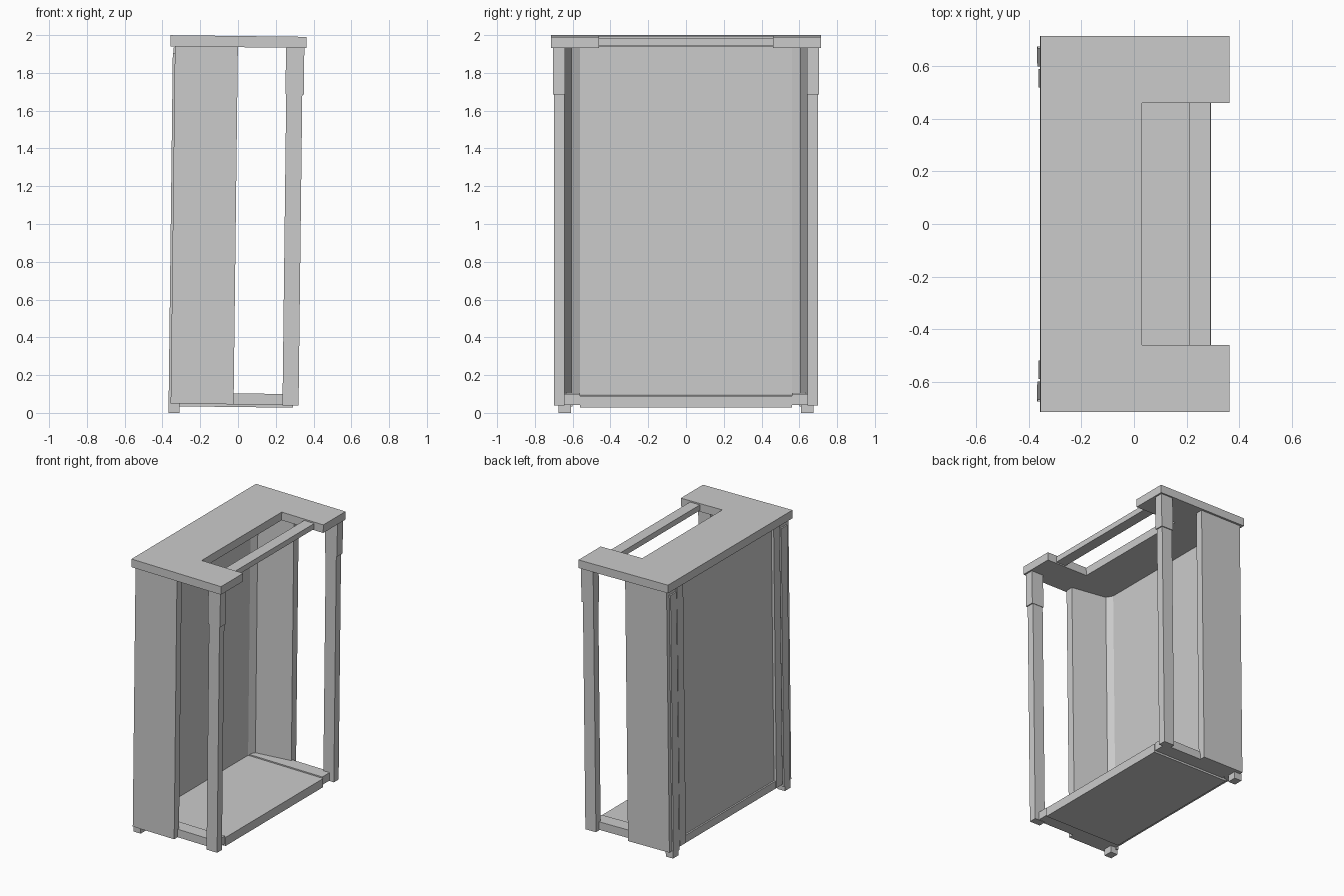
import bpy, bmesh
from mathutils import Matrix

cube = bpy.data.objects.get("Cube")
if cube:
    bpy.data.objects.remove(cube, do_unlink=True)

grey = bpy.data.materials.new("plain_grey")
grey.use_nodes = True
COLOUR = (0.6, 0.6, 0.6, 1)
grey.diffuse_color = COLOUR
grey.node_tree.nodes["Principled BSDF"].inputs["Base Color"].default_value = COLOUR

# The whole cabinet leans very slightly towards its open side
LEAN = Matrix.Rotation(0.012, 4, 'Y')


def prism(name, outline, z0, z1):
    """Extrude an x, y outline from z0 to z1."""
    bm = bmesh.new()
    base = bm.faces.new([bm.verts.new((x, y, z0)) for x, y in outline])
    top = bmesh.ops.extrude_face_region(bm, geom=[base])["geom"]
    verts = [v for v in top if isinstance(v, bmesh.types.BMVert)]
    bmesh.ops.translate(bm, verts=verts, vec=(0, 0, z1 - z0))
    bmesh.ops.recalc_face_normals(bm, faces=bm.faces)
    bm.transform(LEAN)
    mesh = bpy.data.meshes.new(name)
    bm.to_mesh(mesh)
    bm.free()
    mesh.materials.append(grey)
    obj = bpy.data.objects.new(name, mesh)
    bpy.context.collection.objects.link(obj)
    return obj


def box(name, x0, x1, y0, y1, z0, z1):
    return prism(name, [(x0, y0), (x1, y0), (x1, y1), (x0, y1)], z0, z1)


def mirrored(half):
    """Complete an outline across y = 0."""
    return half + [(x, -y) for x, y in reversed(half)]


# Back and side walls as one U-shaped shell with chamfered inner corners
shell = [(-0.345, -0.52), (-0.357, -0.52), (-0.357, -0.70), (-0.024, -0.70),
         (-0.024, -0.645), (-0.285, -0.605), (-0.312, -0.56)]
prism("wall_shell", mirrored(shell), 0.045, 1.94)

# Top board with two arms reaching over the posts
top_half = [(-0.38, -0.715), (0.34, -0.715), (0.34, -0.46), (0.006, -0.46)]
prism("top_board", mirrored(top_half), 1.936, 1.995)
box("top_front_rail", 0.187, 0.267, -0.50, 0.50, 1.945, 1.985)

# Floor and the lip behind it
box("floor_board", -0.33, 0.292, -0.56, 0.56, 0.031, 0.094)
box("back_bottom_lip", -0.357, -0.33, -0.52, 0.52, 0.045, 0.10)

# Parts repeated at both ends
for side, s in (("right", -1), ("left", 1)):
    def pair(name, x0, x1, y0, y1, z0, z1):
        box(side + "_" + name, x0, x1, *sorted((s * y0, s * y1)), z0, z1)

    pair("front_post", 0.235, 0.320, 0.643, 0.698, 0.042, 1.70)
    pair("post_sleeve", 0.231, 0.328, 0.640, 0.704, 1.69, 1.94)
    pair("floor_side_rail", -0.30, 0.285, 0.56, 0.66, 0.045, 0.103)
    pair("outer_back_rod", -0.368, -0.35, 0.60, 0.67, 0.03, 1.90)
    pair("inner_back_rod", -0.364, -0.34, 0.52, 0.59, 0.05, 1.93)
    pair("back_foot", -0.368, -0.31, 0.61, 0.675, -0.004, 0.05)
